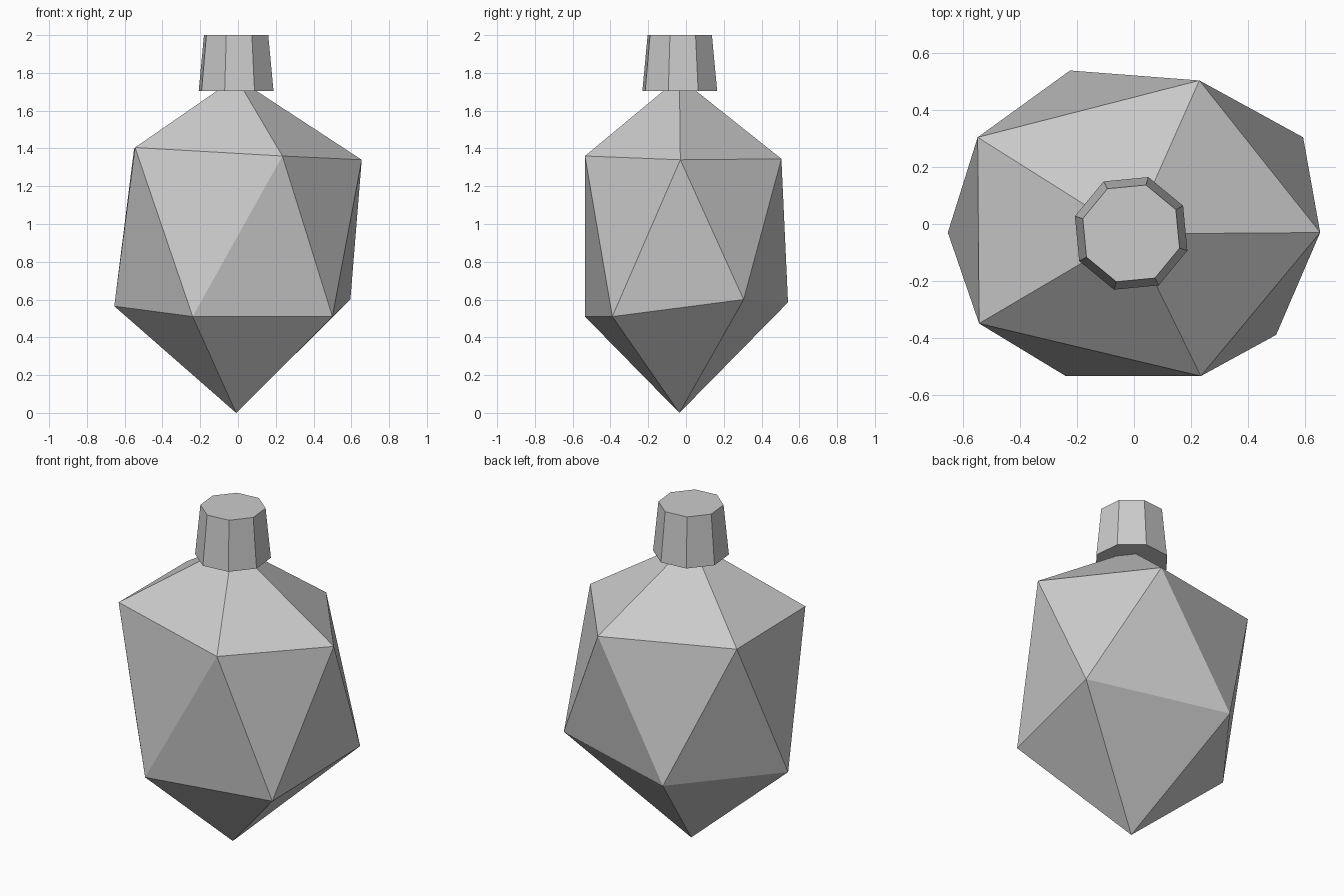
import bpy, bmesh, math
from mathutils import Matrix

cube = bpy.data.objects.get("Cube")
if cube:
    bpy.data.objects.remove(cube, do_unlink=True)

grey = bpy.data.materials.new("plain grey")
grey.use_nodes = True
colour = (0.6, 0.6, 0.6, 1)
grey.diffuse_color = colour
grey.node_tree.nodes["Principled BSDF"].inputs["Base Color"].default_value = colour


def finish(name, bm):
    bmesh.ops.recalc_face_normals(bm, faces=bm.faces[:])
    mesh = bpy.data.meshes.new(name)
    bm.to_mesh(mesh)
    bm.free()
    mesh.materials.append(grey)
    obj = bpy.data.objects.new(name, mesh)
    bpy.context.collection.objects.link(obj)
    return obj


# Faceted body: two staggered five-point rings closed by a tip at each end
upper_ring = [(0.655, -0.03, 1.34), (0.23, 0.505, 1.345), (-0.55, 0.305, 1.4),
              (-0.545, -0.35, 1.405), (0.235, -0.535, 1.36)]
lower_ring = [(0.595, 0.305, 0.6), (-0.225, 0.54, 0.585), (-0.655, -0.03, 0.565),
              (-0.24, -0.535, 0.51), (0.5, -0.39, 0.51)]
bm = bmesh.new()
top = bm.verts.new((-0.01, -0.035, 1.775))
bottom = bm.verts.new((-0.01, -0.035, 0))
up = [bm.verts.new(p) for p in upper_ring]
low = [bm.verts.new(p) for p in lower_ring]
for i in range(5):
    j = (i + 1) % 5
    bm.faces.new((top, up[i], up[j]))
    bm.faces.new((up[i], low[i], up[j]))
    bm.faces.new((low[i], low[j], up[j]))
    bm.faces.new((bottom, low[j], low[i]))
finish("faceted_body", bm)

# Tapered eight-sided stopper with closed ends
bm = bmesh.new()
bmesh.ops.create_cone(bm, cap_ends=True, segments=8, radius1=0.207,
                      radius2=0.178, depth=0.295,
                      matrix=Matrix.Rotation(math.radians(28), 4, "Z"))
# Align the first corner regardless of the primitive's starting angle
corner = max((v for v in bm.verts if v.co.z < 0), key=lambda v: v.co.y)
turn = math.radians(73) - math.atan2(corner.co.y, corner.co.x)
bmesh.ops.rotate(bm, verts=bm.verts[:], matrix=Matrix.Rotation(turn, 3, "Z"))
stopper = finish("neck_stopper", bm)
stopper.location = (-0.01, -0.033, 1.8525)
